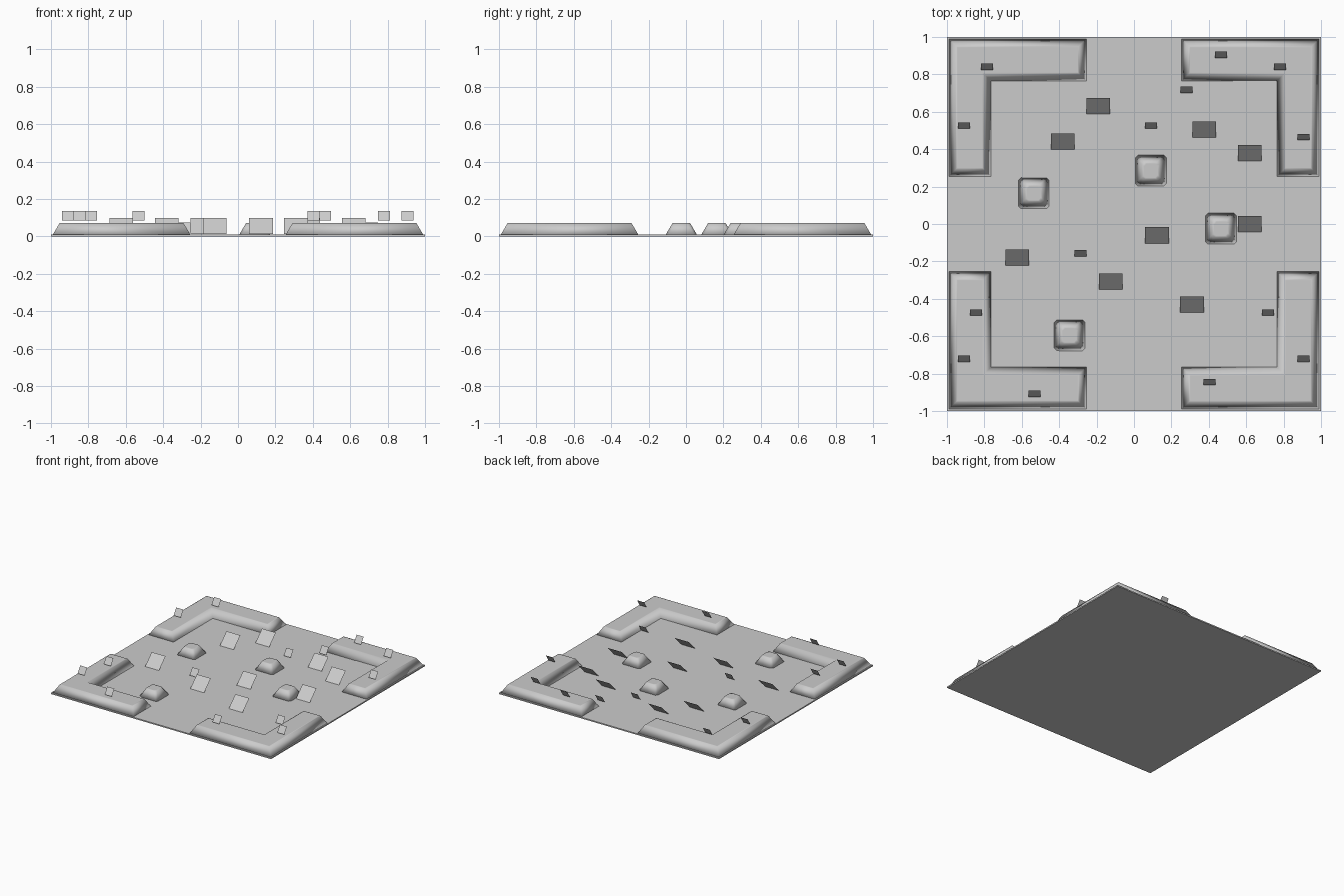
import bpy, bmesh

if "Cube" in bpy.data.objects:
    bpy.data.objects.remove(bpy.data.objects["Cube"])

grey = bpy.data.materials.new("stone_grey")
grey.diffuse_color = (0.6, 0.6, 0.6, 1)
grey.use_nodes = True
grey.node_tree.nodes["Principled BSDF"].inputs["Base Color"].default_value = grey.diffuse_color
FLOOR, TOP = 0.01, 0.073


def make(name, bm, smooth=False):
    bmesh.ops.recalc_face_normals(bm, faces=bm.faces)
    me = bpy.data.meshes.new(name)
    bm.to_mesh(me)
    bm.free()
    me.materials.append(grey)
    for p in me.polygons:
        p.use_smooth = smooth
    ob = bpy.data.objects.new(name, me)
    bpy.context.collection.objects.link(ob)
    return ob


def stack(name, loops):
    """Skin matching closed outlines from base to flat top."""
    bm = bmesh.new()
    rings = [[bm.verts.new(p) for p in loop] for loop in loops]
    for a, b in zip(rings, rings[1:]):
        n = len(a)
        for i in range(n):
            bm.faces.new((a[i], a[(i + 1) % n], b[(i + 1) % n], b[i]))
    bm.faces.new(rings[-1])
    bm.faces.new(rings[0])
    return make(name, bm, True)


def quad(name, corners):
    bm = bmesh.new()
    bm.faces.new([bm.verts.new(c) for c in corners])
    bm.normal_update()
    # keep the upward-facing winding
    f = list(bm.faces)[0]
    if f.normal.z < 0:
        f.normal_flip()
    me = bpy.data.meshes.new(name)
    bm.to_mesh(me)
    bm.free()
    me.materials.append(grey)
    bpy.context.collection.objects.link(bpy.data.objects.new(name, me))


# floor slab
bm = bmesh.new()
bmesh.ops.create_cube(bm, size=1)
bmesh.ops.scale(bm, vec=(2, 2, FLOOR), verts=bm.verts)
bmesh.ops.translate(bm, vec=(0, 0, FLOOR / 2), verts=bm.verts)
make("floor", bm)

# sloped sides with a flat rim so the plateau shades evenly
SLOPE = [(0, FLOOR), (0.037, TOP), (0.046, TOP)]


def l_outline(d, z, sx, sy):
    o, i, e = 0.99 - d, 0.765 + d, 0.255 + d
    pts = [(e, o), (o, o), (o, e), (i, e), (i, i), (e, i)]
    return [(x * sx, y * sy, z) for x, y in pts]


# four L-shaped corner walls
for sx in (-1, 1):
    for sy in (-1, 1):
        stack("corner_wall", [l_outline(d, z, sx, sy) for d, z in SLOPE])


def chamfered(cx, cy, h, z, c):
    pts = [(h, c - h), (h, h - c), (h - c, h), (c - h, h),
           (-h, h - c), (-h, c - h), (c - h, -h), (h - c, -h)]
    return [(cx + x, cy + y, z) for x, y in pts]


# low blocks in the field
for x, y in [(-0.535, 0.165), (0.09, 0.285), (0.465, -0.025), (-0.345, -0.595)]:
    stack("block", [chamfered(x, y, 0.083 - d, z, 0.014) for d, z in SLOPE])


def tilted(name, x, y, w, dy, z, dz):
    quad(name, [(x - w, y - dy, z), (x + w, y - dy, z),
                (x + w, y + dy, z + dz), (x - w, y + dy, z + dz)])


# large leaning cards
for x, y in [(-.19, .63), (-.38, .44), (.375, .505), (.62, .38), (.62, 0),
             (.123, -.06), (-.625, -.18), (-.125, -.308), (.31, -.43)]:
    tilted("large_card", x, y, 0.063, 0.043, 0.013, 0.086)

# small leaning cards, on the walls or on the floor
for x, y in [(-.785, .84), (.465, .905), (.78, .84), (-.91, .527), (.905, .465),
             (-.845, -.473), (-.91, -.72), (.905, -.72), (.403, -.845), (-.532, -.908)]:
    tilted("small_wall_card", x, y, 0.032, 0.017, 0.084, 0.053)
for x, y in [(.28, .717), (.09, .527), (-.285, -.157), (.717, -.473)]:
    tilted("small_floor_card", x, y, 0.032, 0.017, 0.021, 0.053)

# very thin floor patches
for x0, y0, x1, y1 in [(.53, .53, .76, .77), (-.65, .35, -.33, .70), (-.60, -.18, -.09, .27),
                       (-.03, -.72, .75, -.5), (-.75, -.72, -.4, -.5)]:
    z = FLOOR + 0.002
    quad("floor_patch", [(x0, y0, z), (x1, y0, z), (x1, y1, z), (x0, y1, z)])
